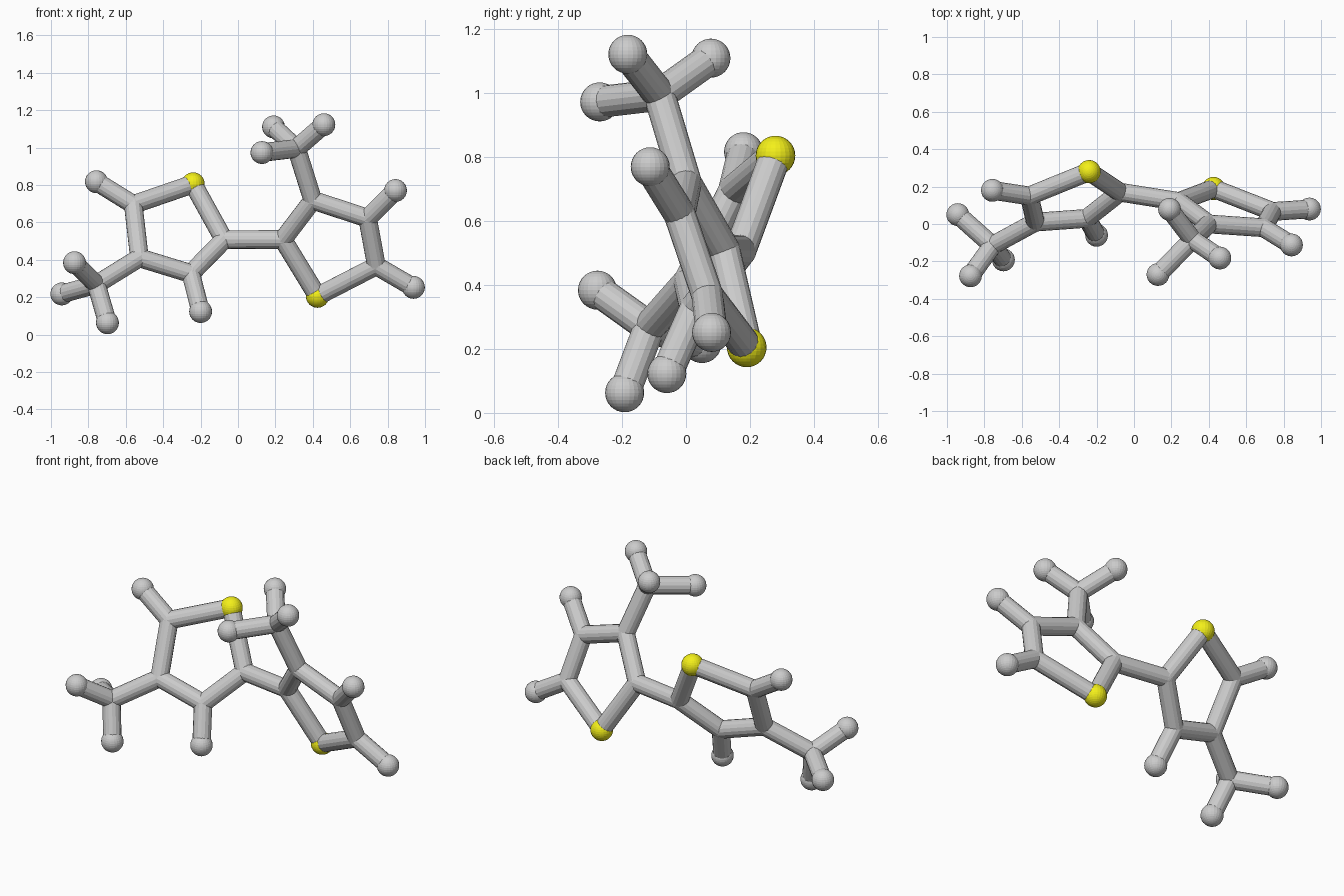
import bpy
from mathutils import Vector

if "Cube" in bpy.data.objects:
    bpy.data.objects.remove(bpy.data.objects["Cube"])

STICK, BALL = 0.05, 0.061

yellow = bpy.data.materials.new("yellow")
yellow.diffuse_color = (0.9, 0.87, 0.01, 1)
yellow.use_nodes = True
yellow.node_tree.nodes["Principled BSDF"].inputs["Base Color"].default_value = yellow.diffuse_color


def ball(name, pos, radius, mat=None):
    bpy.ops.mesh.primitive_uv_sphere_add(segments=24, ring_count=16, radius=radius, location=pos)
    ob = bpy.context.object
    ob.name = name
    if mat:
        ob.data.materials.append(mat)


def stick(name, a, b):
    a, b = Vector(a), Vector(b)
    d = b - a
    bpy.ops.mesh.primitive_cylinder_add(vertices=16, radius=STICK, depth=d.length, location=(a + b) / 2)
    ob = bpy.context.object
    ob.name = name
    ob.rotation_mode = 'QUATERNION'
    ob.rotation_quaternion = d.to_track_quat('Z', 'Y')


def unit(side, ring, branches, stem, tips):
    """Five-sided ring (first corner is the yellow ball), side arms and a three-tipped stem."""
    for i, p in enumerate(ring):
        stick(f"{side}_ring_stick", p, ring[(i + 1) % 5])
        if i:
            ball(f"{side}_ring_joint", p, STICK)
    ball(f"{side}_yellow_ball", ring[0], BALL + 0.001, yellow)
    for i, end in branches:
        stick(f"{side}_arm", ring[i], end)
        ball(f"{side}_arm_ball", end, BALL)
    # stem with three tips
    root, centre = stem
    stick(f"{side}_stem", ring[root], centre)
    ball(f"{side}_stem_joint", centre, STICK)
    for end in tips:
        stick(f"{side}_tip_stick", centre, end)
        ball(f"{side}_tip_ball", end, BALL)


left = [(-.24, .28, .805), (-.075, .17, .507), (-.252, .03, .326), (-.527, .01, .41), (-.56, .15, .695)]
right = [(.425, .19, .205), (.24, .12, .508), (.40, 0, .718), (.693, -.02, .622), (.74, .067, .367)]

unit("left", left,
     [(2, (-.20, -.06, .123)), (4, (-.757, .18, .817))],
     (3, (-.757, -.115, .268)),
     [(-.874, -.277, .384), (-.942, .05, .217), (-.698, -.192, .063)])
unit("right", right,
     [(3, (.842, -.112, .77)), (4, (.938, .08, .252))],
     (2, (.313, -.083, .995)),
     [(.19, .078, 1.11), (.459, -.182, 1.122), (.128, -.27, .973)])

# bridge between the two rings
stick("bridge", left[1], right[1])
